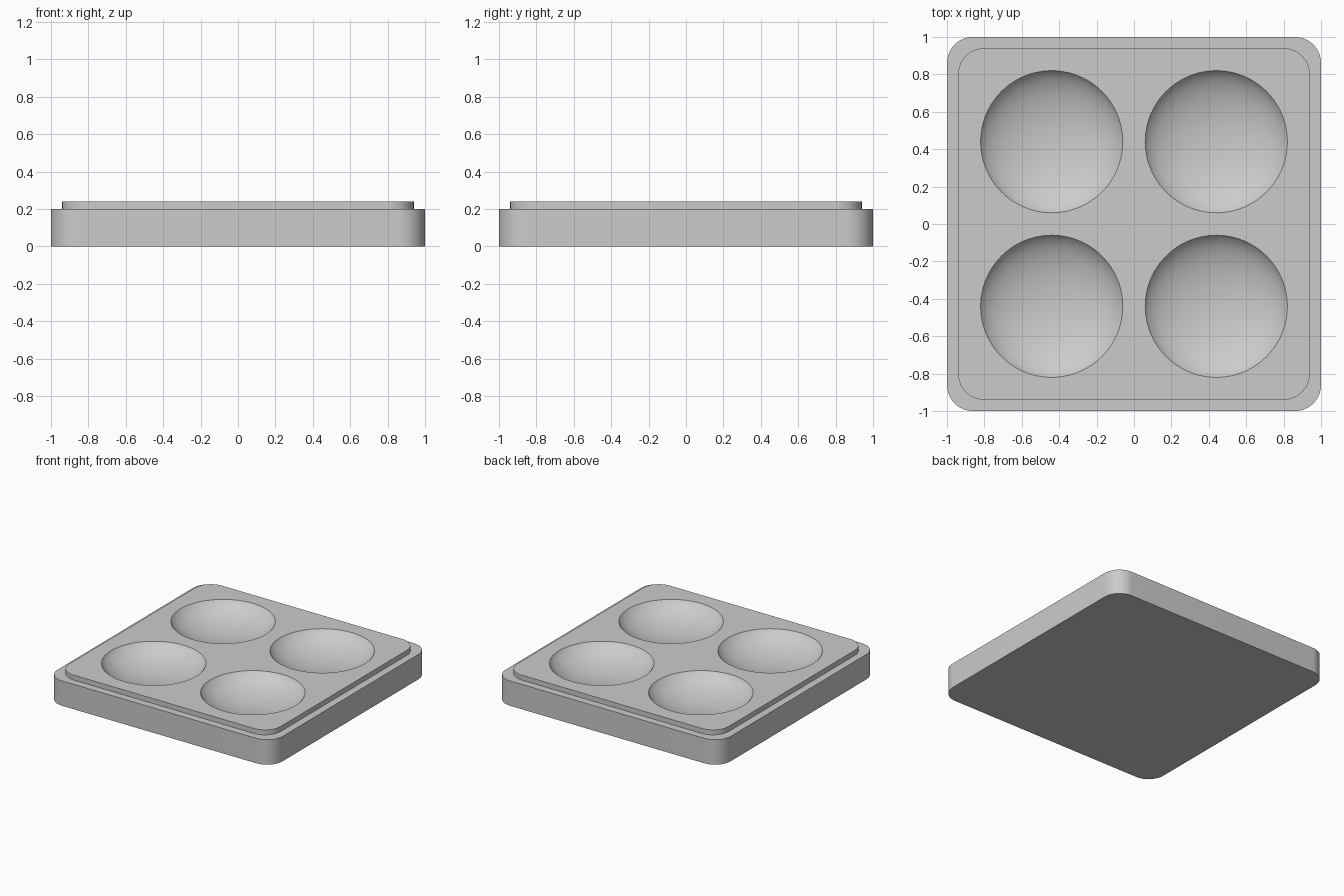
import bpy
import bmesh
from math import sin, cos, pi, radians

if "Cube" in bpy.data.objects:
    bpy.data.objects.remove(bpy.data.objects["Cube"], do_unlink=True)

grey = bpy.data.materials.new("plain grey")
grey.use_nodes = True
color = (0.6, 0.6, 0.6, 1)
grey.diffuse_color = color
grey.node_tree.nodes["Principled BSDF"].inputs["Base Color"].default_value = color


def rounded_square(half, radius, z, steps=16):
    """Points of a square with rounded corners at height z."""
    points = []
    inset = half - radius
    for quarter, (sx, sy) in enumerate([(1, 1), (-1, 1), (-1, -1), (1, -1)]):
        for i in range(steps + 1):
            a = (quarter + i / steps) * pi / 2
            points.append((sx * inset + radius * cos(a), sy * inset + radius * sin(a), z))
    return points


# Tray body: base slab, ledge and raised inner platform
bm = bmesh.new()
levels = [(1.0, 0), (1.0, 0.2), (0.94, 0.2), (0.94, 0.24)]
rings = [[bm.verts.new(p) for p in rounded_square(half, 0.14, z)] for half, z in levels]
for low, high in zip(rings, rings[1:]):
    for i in range(len(low)):
        j = (i + 1) % len(low)
        bm.faces.new((low[i], low[j], high[j], high[i]))
bm.faces.new(rings[0][::-1])
bm.faces.new(rings[-1])
mesh = bpy.data.meshes.new("tray")
bm.to_mesh(mesh)
bm.free()
tray = bpy.data.objects.new("tray", mesh)
bpy.context.collection.objects.link(tray)
mesh.materials.append(grey)

# Four shallow round hollows
bm = bmesh.new()
for x in (-0.44, 0.44):
    for y in (-0.44, 0.44):
        ball = bmesh.ops.create_uvsphere(bm, u_segments=96, v_segments=64, radius=1)["verts"]
        bmesh.ops.scale(bm, vec=(0.4, 0.4, 0.18), verts=ball)
        bmesh.ops.translate(bm, vec=(x, y, 0.296), verts=ball)
cut_mesh = bpy.data.meshes.new("hollow_cutter")
bm.to_mesh(cut_mesh)
bm.free()
cut_mesh.materials.append(grey)
cutter = bpy.data.objects.new("hollow_cutter", cut_mesh)
cutter.hide_render = True
bpy.context.collection.objects.link(cutter)

bpy.ops.object.select_all(action="DESELECT")
tray.select_set(True)
bpy.context.view_layer.objects.active = tray
cut = tray.modifiers.new("hollows", "BOOLEAN")
cut.operation = "DIFFERENCE"
cut.solver = "EXACT"
cut.object = cutter
bpy.ops.object.modifier_apply(modifier=cut.name)
bpy.data.objects.remove(cutter, do_unlink=True)

bpy.ops.object.shade_smooth_by_angle(angle=radians(30))
